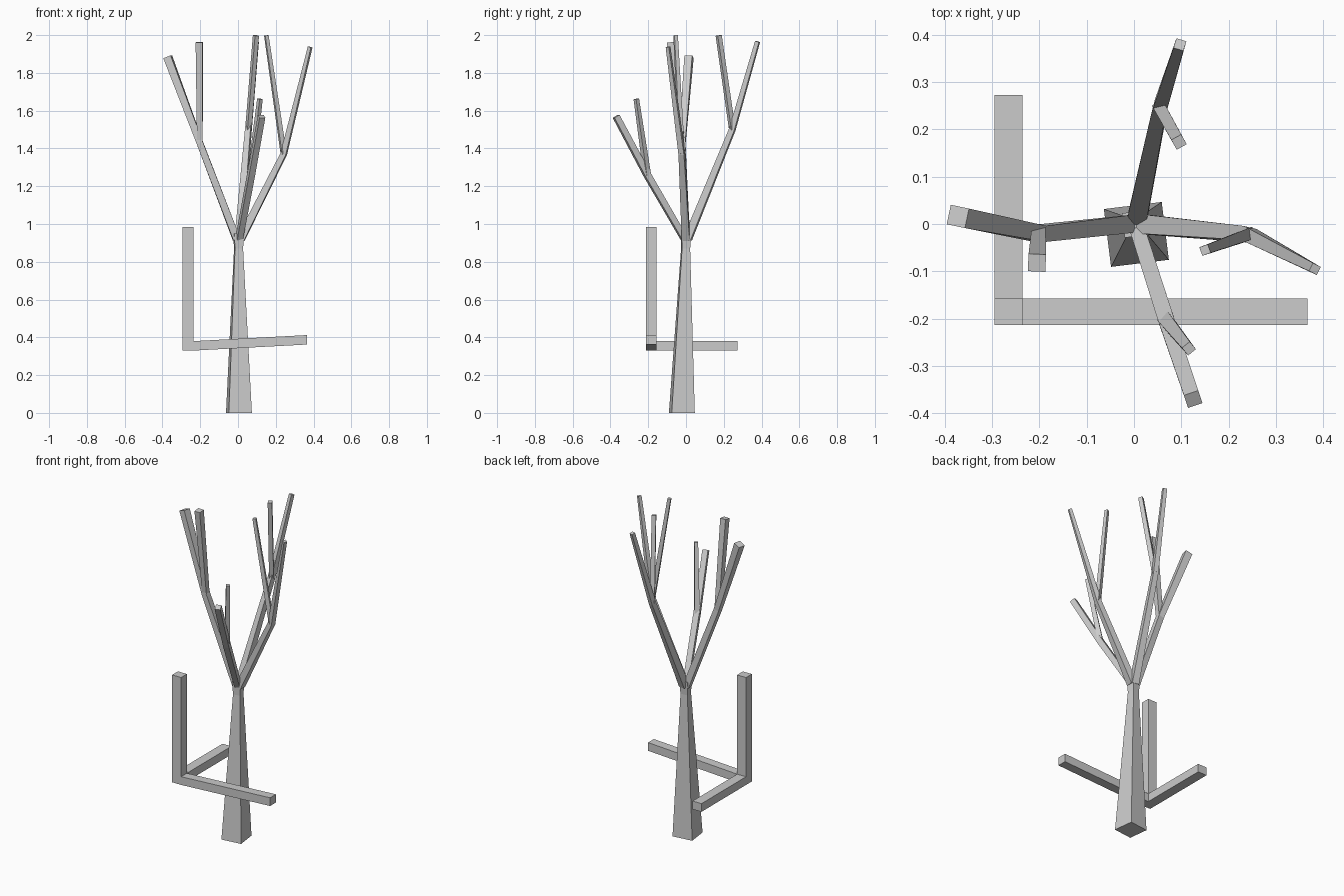
import bpy, bmesh, math
from mathutils import Vector

if "Cube" in bpy.data.objects:
    bpy.data.objects.remove(bpy.data.objects["Cube"])


def skin(name, rings):
    """Bridge a list of four-sided rings and cap both ends."""
    bm = bmesh.new()
    loops = [[bm.verts.new(p) for p in ring] for ring in rings]
    for a, b in zip(loops, loops[1:]):
        for i in range(4):
            j = (i + 1) % 4
            bm.faces.new((a[i], a[j], b[j], b[i]))
    bm.faces.new(loops[0][::-1])
    bm.faces.new(loops[-1])
    bmesh.ops.recalc_face_normals(bm, faces=bm.faces)
    mesh = bpy.data.meshes.new(name)
    bm.to_mesh(mesh)
    bm.free()
    obj = bpy.data.objects.new(name, mesh)
    bpy.context.collection.objects.link(obj)
    return obj


def square(centre, u, v, width):
    h = width / 2
    return [centre + u * (a * h) + v * (b * h)
            for a, b in ((-1, -1), (1, -1), (1, 1), (-1, 1))]


def limb(name, points, widths):
    """Tapered square branch with mitred bends."""
    pts = [Vector(p) for p in points]
    rings = []
    for i, p in enumerate(pts):
        d = Vector()
        if i > 0:
            d += (p - pts[i - 1]).normalized()
        if i < len(pts) - 1:
            d += (pts[i + 1] - p).normalized()
        d.normalize()
        u = Vector((-d.y, d.x, 0)).normalized()
        rings.append(square(p, u, d.cross(u), widths[i]))
    return skin(name, rings)


# Trunk: slightly turned square, leaning back and tapering to the fork
turn = math.radians(7)
tu = Vector((math.cos(turn), math.sin(turn), 0))
tv = Vector((-tu.y, tu.x, 0))
skin("trunk", [square(Vector(c), tu, tv, w) for c, w in (
    ((0.005, -0.022, 0), 0.123),
    ((0.003, -0.002, 0.87), 0.043),
    ((0.003, 0.0, 0.95), 0.052))])

# Branches: start, elbow, main tip, fork tip, then widths at each
branches = {
    "left": ((-0.008, 0.0, 0.92), (-0.202, -0.02, 1.43), (-0.372, 0.016, 1.885),
             (-0.205, -0.082, 1.962), (0.038, 0.034, 0.042, 0.037)),
    "right": ((0.014, 0.0, 0.92), (0.242, -0.022, 1.37), (0.382, -0.095, 1.937),
              (0.15, -0.055, 1.998), (0.042, 0.03, 0.019, 0.019)),
    "back": ((0.006, 0.008, 0.92), (0.055, 0.245, 1.5), (0.097, 0.379, 1.966),
             (0.095, 0.173, 1.998), (0.042, 0.03, 0.022, 0.024)),
    "front": ((0.006, -0.008, 0.92), (0.069, -0.205, 1.26), (0.125, -0.37, 1.57),
              (0.116, -0.263, 1.662), (0.032, 0.034, 0.032, 0.021)),
}
for side, (start, elbow, tip, fork, w) in branches.items():
    limb(side + "_branch", (start, elbow, tip), w[:3])
    limb(side + "_fork", (elbow, fork), (w[1] * 0.85, w[3]))

# Three-armed bracket beside the trunk: post, side bar (rising), rear bar
x0, x1, y0, y1, z0, z1 = -0.295, -0.235, -0.213, -0.157, 0.33, 0.38
X, Y, Z = Vector((1, 0, 0)), Vector((0, 1, 0)), Vector((0, 0, 1))


def bar(name, sections):
    skin(name, [[Vector(p) for p in s] for s in sections])


bar("upright_post", [[(x0, y0, z), (x1, y0, z), (x1, y1, z), (x0, y1, z)]
                     for z in (z0, 0.985)])
bar("side_bar", [[(x, y0, z0 + r), (x, y1, z0 + r), (x, y1, z1 + r), (x, y0, z1 + r)]
                 for x, r in ((x1, 0), (0.366, 0.032))])
bar("rear_bar", [[(x0, y, z0), (x1, y, z0), (x1, y, z1), (x0, y, z1)]
                 for y in (y1, 0.272)])
